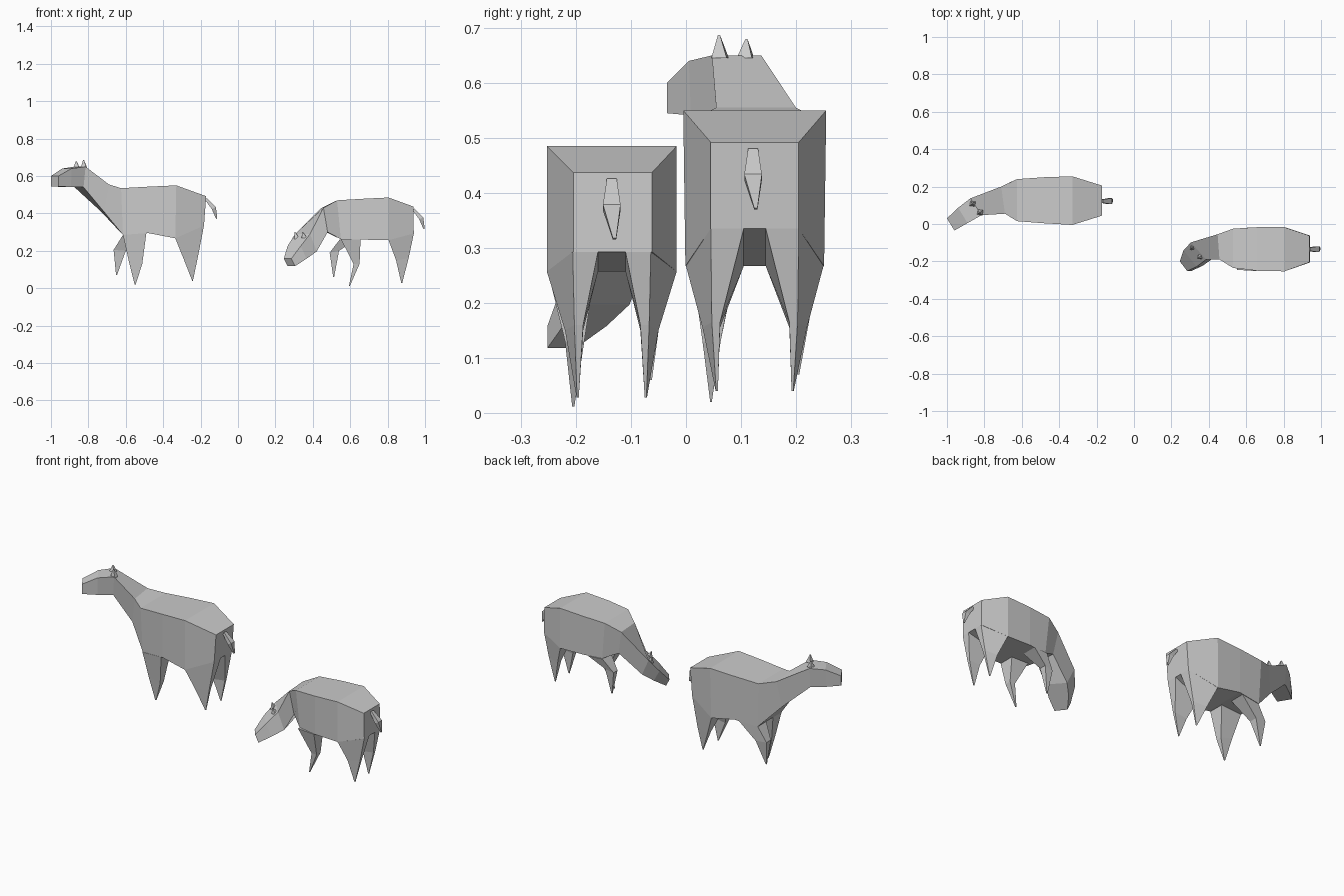
import bpy, bmesh


def loft(name, rings):
    """Skin a chain of four-cornered rings and cap both ends."""
    bm = bmesh.new()
    vs = [[bm.verts.new(p) for p in r] for r in rings]
    for a, b in zip(vs, vs[1:]):
        for i in range(4):
            j = (i + 1) % 4
            bm.faces.new((a[i], a[j], b[j], b[i]))
    bm.faces.new(vs[0])
    bm.faces.new(vs[-1])
    bmesh.ops.recalc_face_normals(bm, faces=bm.faces)
    me = bpy.data.meshes.new(name)
    bm.to_mesh(me)
    bm.free()
    ob = bpy.data.objects.new(name, me)
    bpy.context.collection.objects.link(ob)
    return ob


def body(name, specs):
    """spec: top x,z, bottom x,z, y range, sideways shear, bottom taper"""
    rings = []
    for xt, zt, xb, zb, y0, y1, dx, k in specs:
        c, h = (y0 + y1) / 2, (y1 - y0) / 2
        rings.append([(xt + dx, y0, zt), (xt - dx, y1, zt),
                      (xb - dx * k, c + h * k, zb), (xb + dx * k, c - h * k, zb)])
    loft(name, rings)


def leg(name, cy, s, specs):
    """spec: front x,z, back x,z, inner, outer front, outer back offsets"""
    loft(name, [[(xf, cy + s * of, zf), (xf, cy + s * i, zf),
                 (xb, cy + s * i, zb), (xb, cy + s * ob, zb)]
                for xf, zf, xb, zb, i, of, ob in specs])


def ear(name, x, y, z, tx, ty, tz):
    e = 0.002
    loft(name, [[(x - .015, y - .012, z), (x + .015, y - .016, z),
                 (x + .018, y + .012, z), (x - .01, y + .016, z)],
                [(tx - e, ty - e, tz), (tx + e, ty - e, tz),
                 (tx + e, ty + e, tz), (tx - e, ty + e, tz)]])


def tail(name, x, y, z):
    def ring(dx, dz, w, t, oy=0):
        return [(x + dx - t, y + oy - w, z + dz), (x + dx - t, y + oy + w, z + dz),
                (x + dx + t, y + oy + w, z + dz + t), (x + dx + t, y + oy - w, z + dz + t)]
    loft(name, [ring(0, 0, .009, .006), ring(.043, -.052, .016, .011),
                ring(.058, -.105, .003, .003, .005)])


# Standing animal
CA = .125
body("standing_body", [
    (-.17, .492, -.182, .335, .045, .205, 0, 1),
    (-.33, .55, -.335, .267, -.005, .255, 0, .97),
    (-.48, .543, -.48, .295, .004, .25, 0, .98),
    (-.625, .535, -.615, .285, .015, .24, 0, .95),
    (-.70, .555, -.725, .41, .055, .20, .01, .75),
    (-.845, .65, -.85, .54, .047, .137, .03, .8),
    (-.915, .64, -.915, .541, .005, .087, .025, .9),
    (-.98, .6, -.98, .545, -.035, .03, .02, 1)])
rear_a = [(-.335, .267, -.182, .335, .02, .125, .08),
          (-.29, .155, -.215, .165, .063, .095, .078),
          (-.245, .04, -.241, .04, .067, .071, .070)]
for side, s in (("near", -1), ("far", 1)):
    leg("standing_rear_leg_" + side, CA, s, rear_a)
leg("standing_front_leg_near", CA, -1, [
    (-.615, .285, -.49, .295, .03, .107, .118),
    (-.585, .15, -.512, .13, .062, .095, .095),
    (-.553, .02, -.547, .02, .078, .081, .081)])
leg("standing_front_leg_far", CA, 1, [
    (-.615, .285, -.50, .295, .03, .107, .118),
    (-.665, .205, -.60, .2, .06, .1, .105),
    (-.652, .07, -.647, .07, .077, .081, .081)])
ear("standing_ear_near", -.825, .062, .645, -.826, .06, .687)
ear("standing_ear_far", -.865, .108, .645, -.865, .11, .68)
tail("standing_tail", -.172, .122, .475)

# Grazing animal
CB = -.135
body("grazing_body", [
    (.937, .437, .94, .293, -.205, -.062, 0, 1),
    (.805, .485, .805, .257, -.253, -.017, 0, 1),
    (.66, .478, .66, .26, -.25, -.017, 0, 1),
    (.53, .47, .55, .262, -.235, -.025, 0, .95),
    (.452, .43, .475, .30, -.19, -.055, .005, .85),
    (.345, .29, .385, .197, -.19, -.098, .04, .9),
    (.30, .225, .335, .158, -.228, -.14, .035, .9),
    (.265, .158, .285, .118, -.252, -.2, .02, 1)])
rear_b = [(.805, .257, .94, .293, .025, .118, .071),
          (.845, .15, .912, .16, .052, .085, .068),
          (.873, .028, .878, .028, .06, .064, .063)]
for side, s in (("near", -1), ("far", 1)):
    leg("grazing_rear_leg_" + side, CB, s, rear_b)
leg("grazing_front_leg_near", CB, -1, [
    (.55, .262, .655, .26, .03, .11, .117),
    (.618, .13, .65, .13, .05, .085, .085),
    (.593, .012, .598, .012, .068, .072, .072)])
leg("grazing_front_leg_far", CB, 1, [
    (.545, .262, .63, .26, .03, .11, .117),
    (.49, .19, .54, .2, .052, .088, .092),
    (.509, .06, .514, .06, .069, .073, .073)])
ear("grazing_ear_near", .355, -.172, .268, .345, -.18, .30)
ear("grazing_ear_far", .315, -.125, .262, .305, -.128, .30)
tail("grazing_tail", .937, CB, .42)
